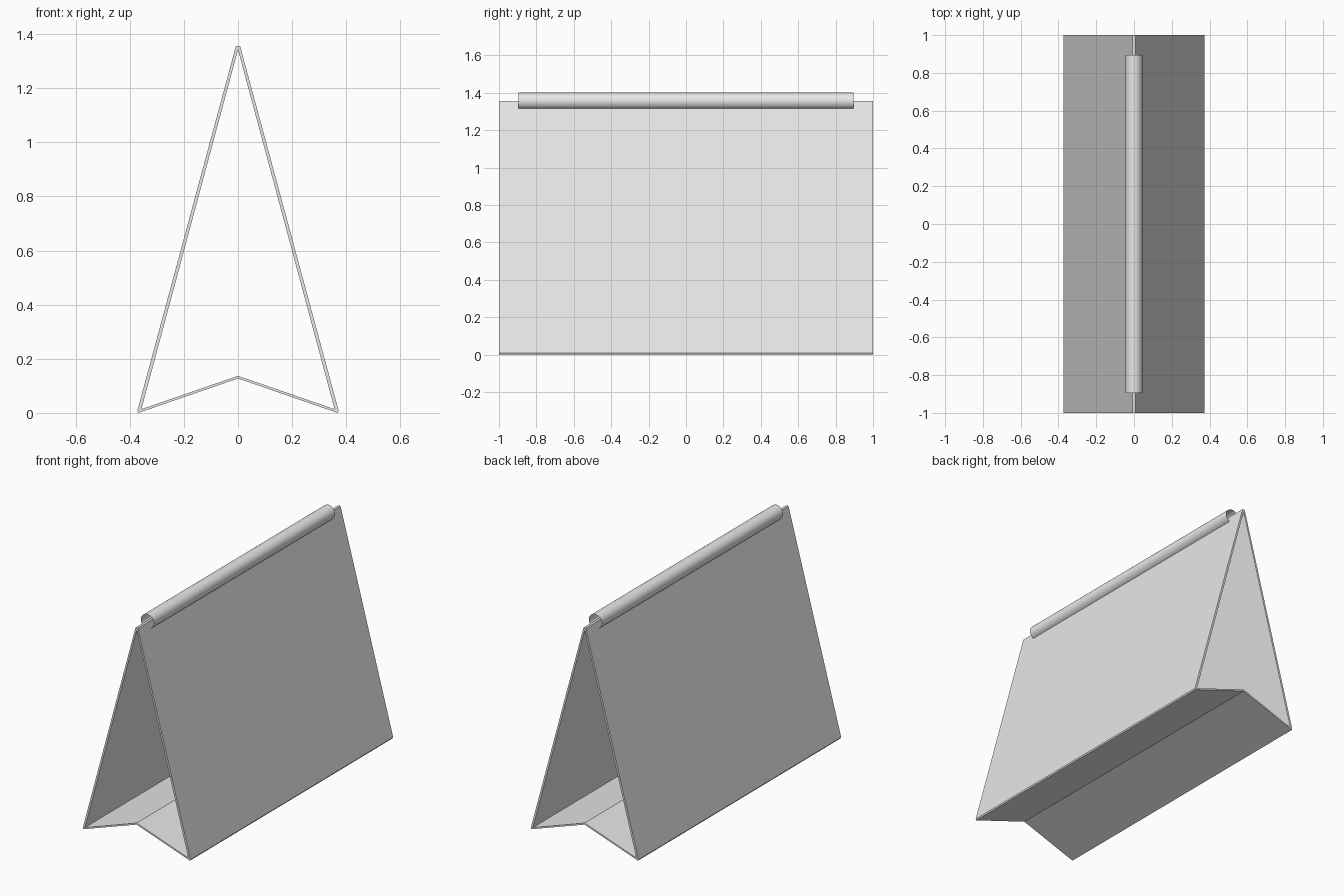
import bpy
import bmesh
from math import sin, cos, radians

cube = bpy.data.objects.get("Cube")
if cube:
    bpy.data.objects.remove(cube, do_unlink=True)

# One plain grey for everything
grey = bpy.data.materials.new("light_grey")
grey.use_nodes = True
grey.diffuse_color = (0.8, 0.8, 0.8, 1)
grey.node_tree.nodes["Principled BSDF"].inputs["Base Color"].default_value = (0.8, 0.8, 0.8, 1)


def finish(name, bm):
    mesh = bpy.data.meshes.new(name)
    bm.to_mesh(mesh)
    bm.free()
    mesh.materials.append(grey)
    obj = bpy.data.objects.new(name, mesh)
    bpy.context.collection.objects.link(obj)
    return obj


def folded_sheet(name, profile, half_length):
    """Extrude a half section (x, z) along y and mirror it across x = 0."""
    bm = bmesh.new()
    face = bm.faces.new([bm.verts.new((x, -half_length, z)) for x, z in profile])
    extruded = bmesh.ops.extrude_face_region(bm, geom=[face], use_keep_orig=True)["geom"]
    moved = [g for g in extruded if isinstance(g, bmesh.types.BMVert)]
    bmesh.ops.translate(bm, verts=moved, vec=(0, 2 * half_length, 0))
    bmesh.ops.recalc_face_normals(bm, faces=bm.faces)
    # Open the seam so both halves join into one sheet
    seam = [f for f in bm.faces if all(abs(v.co.x) < 1e-5 for v in f.verts)]
    bmesh.ops.delete(bm, geom=seam, context="FACES")
    obj = finish(name, bm)
    obj.modifiers.new("mirror", "MIRROR").use_clip = True
    return obj


# Two leaning display panels meeting at the ridge
folded_sheet("side_panels", [(0.368, 0), (0.372, 0.008), (0.008, 1.355),
                             (0, 1.355), (0, 1.342), (0.357, 0.0137)], 1)

# Base folded upward along its middle
folded_sheet("folded_base", [(0.368, 0), (0.357, 0.0137), (0, 0.137), (0, 0.127)], 1)

# Thin open tube gripping the ridge, slotted underneath
radius, centre, gap, steps, half = 0.045, 1.355, 25, 32, 0.895
bm = bmesh.new()
rows = []
for i in range(steps + 1):
    a = radians(gap + (360 - 2 * gap) * i / steps)
    x, z = radius * sin(a), centre - radius * cos(a)
    rows.append([bm.verts.new((x, y, z)) for y in (-half, half)])
for a, b in zip(rows, rows[1:]):
    bm.faces.new((a[0], a[1], b[1], b[0]))
for f in bm.faces:
    c = f.calc_center_median()
    f.normal_update()
    if f.normal.x * c.x + f.normal.z * (c.z - centre) < 0:
        f.normal_flip()
    f.smooth = True
finish("ridge_clip", bm)
